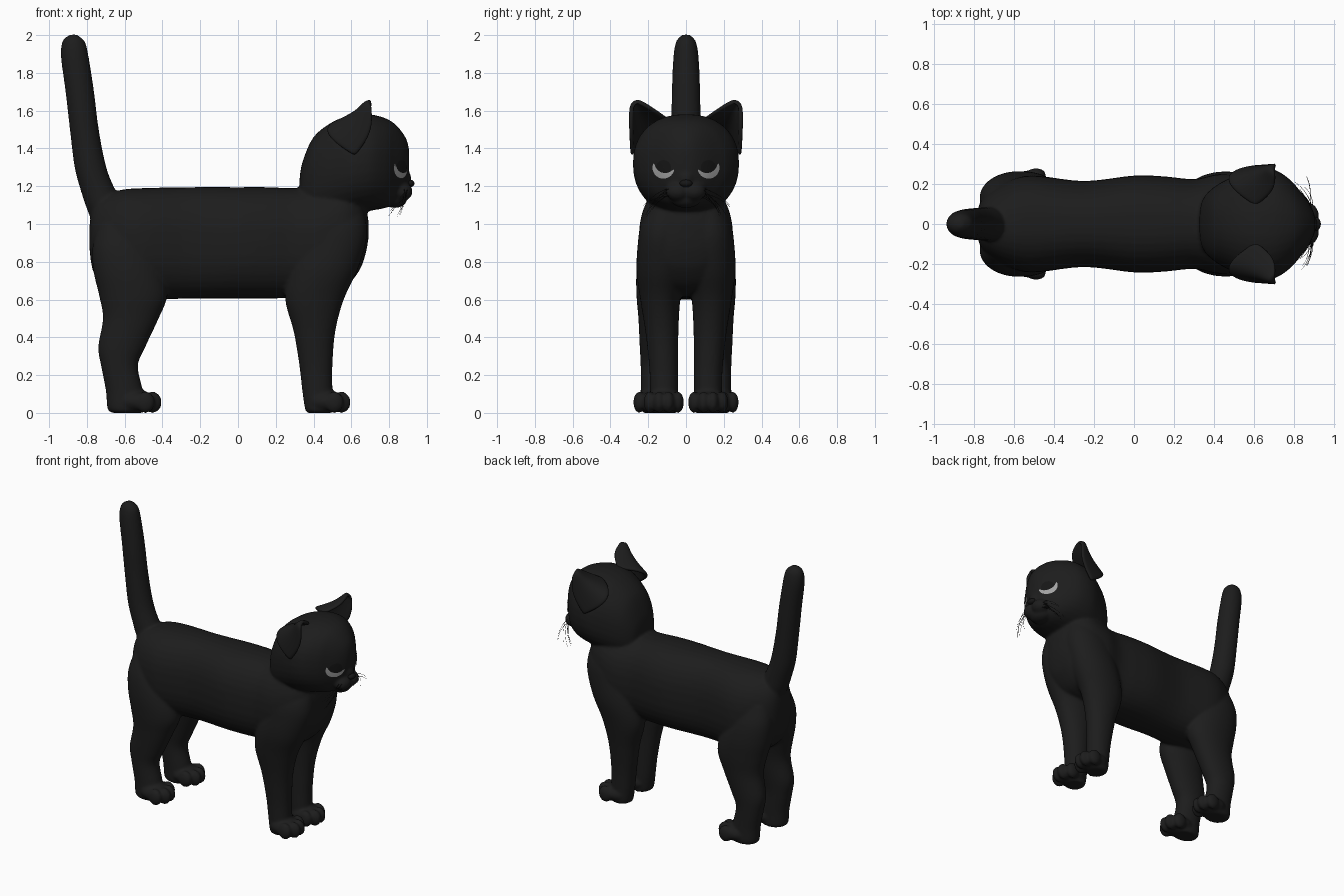
import bpy, bmesh, math, random
from mathutils import Vector, Matrix
from mathutils.bvhtree import BVHTree

if "Cube" in bpy.data.objects:
    bpy.data.objects.remove(bpy.data.objects["Cube"])

random.seed(4)


def material(name, r, g, b):
    m = bpy.data.materials.new(name)
    m.diffuse_color = (r, g, b, 1)
    m.use_nodes = True
    m.node_tree.nodes["Principled BSDF"].inputs["Base Color"].default_value = m.diffuse_color
    return m


FUR = material("black_fur", 0.012, 0.012, 0.012)
DARK = material("deep_black", 0.008, 0.008, 0.008)
EYE = material("pale_grey_eye", 0.36, 0.36, 0.36)


def to_object(bm, name, mat):
    me = bpy.data.meshes.new(name)
    bm.to_mesh(me)
    bm.free()
    me.materials.append(mat)
    me.shade_smooth()
    ob = bpy.data.objects.new(name, me)
    bpy.context.collection.objects.link(ob)
    return ob


def spline(rows, steps=5):
    """Catmull-Rom interpolation of section rows."""
    out = []
    for i in range(len(rows) - 1):
        p0, p1 = rows[max(i - 1, 0)], rows[i]
        p2, p3 = rows[i + 1], rows[min(i + 2, len(rows) - 1)]
        for k in range(steps):
            t = k / steps
            out.append([0.5 * (2 * b + (c - a) * t + (2 * a - 5 * b + 4 * c - d) * t * t
                               + (3 * b - a - 3 * c + d) * t ** 3)
                        for a, b, c, d in zip(p0, p1, p2, p3)])
    return out + [list(rows[-1])]


def loft(bm, axis, rows, power=2.0, n=36):
    """Rounded sections (position, a_min, a_max, b_min, b_max) along x or z."""
    rings = []
    for t, a0, a1, b0, b1 in spline(rows):
        ring = []
        for k in range(n):
            c, s = math.cos(math.tau * k / n), math.sin(math.tau * k / n)
            a = (a0 + a1) / 2 + (a1 - a0) / 2 * math.copysign(abs(c) ** (2 / power), c)
            b = (b0 + b1) / 2 + (b1 - b0) / 2 * math.copysign(abs(s) ** (2 / power), s)
            ring.append(bm.verts.new((t, a, b) if axis == 'x' else (a, b, t)))
        rings.append(ring)
    faces = [bm.faces.new(rings[0]), bm.faces.new(rings[-1])]
    for r, q in zip(rings, rings[1:]):
        for k in range(n):
            faces.append(bm.faces.new((r[k], r[(k + 1) % n], q[(k + 1) % n], q[k])))
    bmesh.ops.recalc_face_normals(bm, faces=faces)


def ball(bm, centre, radii):
    mat = Matrix.Translation(centre) @ Matrix.Diagonal((*radii, 1))
    bmesh.ops.create_uvsphere(bm, u_segments=20, v_segments=12, radius=1, matrix=mat)


def fuse(ob, voxel, rounds):
    """Melt overlapping parts into one soft skin."""
    m = ob.modifiers.new("fuse", 'REMESH')
    m.mode, m.voxel_size, m.use_smooth_shade = 'VOXEL', voxel, True
    s = ob.modifiers.new("soften", 'SMOOTH')
    s.factor, s.iterations = 0.5, rounds
    bpy.context.view_layer.objects.active = ob
    for name in ("fuse", "soften"):
        bpy.ops.object.modifier_apply(modifier=name)
    ob.data.shade_smooth()


# Torso: x, bottom, top, half width
torso = [(-.787, .88, .98, .04), (-.77, .76, 1.08, .105), (-.72, .67, 1.14, .165),
         (-.62, .61, 1.18, .22), (-.5, .60, 1.19, .242), (-.25, .605, 1.195, .215),
         (0, .605, 1.195, .242), (.15, .605, 1.195, .238), (.3, .61, 1.19, .225),
         (.43, .62, 1.2, .25), (.56, .66, 1.24, .235), (.64, .75, 1.2, .185),
         (.675, .84, 1.1, .12), (.69, .92, 1.02, .04)]
# Legs: z, back, front, inner, outer
hind_leg = [(0, -.66, -.52, .10, .22), (.02, -.69, -.5, .09, .24), (.12, -.70, -.505, .088, .24),
            (.25, -.725, -.53, .085, .24), (.35, -.74, -.49, .075, .245), (.5, -.715, -.42, .055, .252),
            (.62, -.735, -.375, .03, .262), (.75, -.765, -.40, 0, .262),
            (.88, -.77, -.47, .01, .24), (1.0, -.74, -.55, .03, .19)]
front_leg = [(0, .37, .49, .05, .17), (.02, .355, .5, .045, .19), (.12, .34, .5, .042, .19),
             (.25, .325, .5, .042, .195), (.43, .295, .515, .04, .215), (.6, .25, .56, .03, .242),
             (.75, .27, .63, 0, .262), (.9, .32, .677, 0, .255), (1.0, .36, .68, 0, .238),
             (1.1, .42, .66, .02, .19)]
# Tail: z, back, front, half width
tail = [(.98, -.76, -.6, .06), (1.08, -.80, -.60, .085), (1.17, -.83, -.645, .083),
        (1.3, -.865, -.697, .081), (1.5, -.89, -.737, .078), (1.7, -.913, -.762, .075),
        (1.88, -.937, -.79, .067), (1.96, -.932, -.808, .054), (1.99, -.91, -.835, .034),
        (2.003, -.885, -.855, .015)]
# Skull: x, bottom, top, half width
skull = [(.326, 1.14, 1.24, .04), (.342, 1.06, 1.33, .12), (.40, 1.02, 1.46, .185),
         (.5, 1.03, 1.54, .24), (.6, 1.05, 1.575, .278), (.7, 1.07, 1.58, .272),
         (.78, 1.085, 1.56, .222), (.83, 1.11, 1.53, .165), (.87, 1.15, 1.485, .112),
         (.895, 1.22, 1.44, .065), (.906, 1.29, 1.39, .03)]
# Neck: z, back, front, half width
neck = [(.9, .36, .66, .2), (1.0, .34, .68, .225), (1.1, .325, .675, .205), (1.28, .335, .68, .19)]

bm = bmesh.new()
loft(bm, 'x', [(x, -h, h, a, b) for x, a, b, h in torso], 2.4)
loft(bm, 'x', [(x, -h, h, a, b) for x, a, b, h in skull], 2.25)
for rows in (tail, neck):
    loft(bm, 'z', [(z, a, b, -h, h) for z, a, b, h in rows])
ball(bm, (.83, 0, 1.13), (.065, .08, .045))             # chin
ball(bm, (.88, 0, 1.24), (.038, .045, .05))             # nose bridge
for side in (1, -1):
    ball(bm, (.865, side * .042, 1.172), (.06, .066, .052))  # muzzle
    for rows, foot, shift in ((front_leg, 0, 0), (hind_leg, -1, .055)):
        loft(bm, 'z', [(z, a, b, *sorted((side * c, side * d))) for z, a, b, c, d in rows], 2.1)
        # Paw with four toes
        ball(bm, (.46 + foot, side * (.117 + shift), .06), (.105, .095, .062))
        for i, y in enumerate((.043, .092, .143, .192)):
            x = .547 if i in (1, 2) else .51
            ball(bm, (x + foot, side * (y + shift), .056), (.05, .032, .057))
fuse(to_object(bm, "body_and_head", FUR), .01, 5)
body = bpy.data.objects["body_and_head"]

# Nose
bm = bmesh.new()
ball(bm, (.91, 0, 1.215), (.024, .034, .02))
to_object(bm, "nose", DARK)


# Ears: cupped shells open to the front
def ear(side):
    inner, back, outer = Vector((.61, .09, 1.55)), Vector((.33, .26, 1.53)), Vector((.62, .285, 1.36))
    base, tip = (inner + outer) / 2, Vector((.705, .272, 1.635))
    bm = bmesh.new()
    grid = []
    for i in range(13):
        t = i / 12
        row = []
        for j in range(17):
            s = j / 16
            p = inner * (1 - s) ** 2 + back * 2 * s * (1 - s) + outer * s * s
            p = base.lerp(tip, t) + (p - base) * (.16 + .84 * (1 - t) ** .85)
            p.x += .035 * math.sin(math.pi * t)
            row.append(bm.verts.new((p.x, side * p.y, p.z)))
        grid.append(row)
    for a, b in zip(grid, grid[1:]):
        for j in range(16):
            bm.faces.new((a[j], a[j + 1], b[j + 1], b[j]))
    bm.faces.new(grid[-1])  # closed tip
    bmesh.ops.recalc_face_normals(bm, faces=bm.faces)
    ob = to_object(bm, "left_ear" if side > 0 else "right_ear", FUR)
    m = ob.modifiers.new("thickness", 'SOLIDIFY')
    m.thickness, m.offset = .022, 0
    m = ob.modifiers.new("soften", 'SUBSURF')
    m.levels = m.render_levels = 1


# Eyes: thin plates laid onto the face
face = BVHTree.FromPolygons([v.co for v in body.data.vertices],
                            [p.vertices for p in body.data.polygons])


def face_plate(name, mat, side, radii, a0, a1, lift):
    bm = bmesh.new()
    grid = []
    for i in range(29):
        u = i / 28
        a = math.radians(a0 + (a1 - a0) * u)
        lo, hi = radii(u)
        row = []
        for k in range(5):
            r = lo + (hi - lo) * k / 4
            y, z = side * (.117 + r * math.cos(a)), 1.298 + r * math.sin(a)
            hit, normal, _, _ = face.ray_cast(Vector((2, y, z)), Vector((-1, 0, 0)))
            row.append(bm.verts.new(hit + normal * lift))
        grid.append(row)
    for a, b in zip(grid, grid[1:]):
        for k in range(4):
            bm.faces.new((a[k], a[k + 1], b[k + 1], b[k]))
    bm.normal_update()
    bmesh.ops.reverse_faces(bm, faces=[f for f in bm.faces if f.normal.x < 0])
    to_object(bm, name, mat)


# Whiskers: fine drooping hairs
def whiskers(side):
    cu = bpy.data.curves.new("whiskers", 'CURVE')
    cu.dimensions, cu.bevel_depth, cu.bevel_resolution = '3D', .0018, 0
    for i in range(7):
        start = Vector((.895 - .01 * (i % 3), .06 + .008 * (i % 2), 1.15 + .009 * i))
        end = Vector((random.uniform(.78, .87), random.uniform(.17, .25), random.uniform(1.02, 1.11)))
        mid = (start + end) / 2 + Vector((.025, .025, .025))
        sp = cu.splines.new('POLY')
        sp.points.add(8)
        for k, pt in enumerate(sp.points):
            t = k / 8
            p = start * (1 - t) ** 2 + mid * 2 * t * (1 - t) + end * t * t
            pt.co = (p.x, side * p.y, p.z, 1)
            pt.radius = 1 - .7 * t
    cu.materials.append(DARK)
    ob = bpy.data.objects.new("left_whiskers" if side > 0 else "right_whiskers", cu)
    bpy.context.collection.objects.link(ob)


for side, label in ((1, "left"), (-1, "right")):
    ear(side)
    face_plate(label + "_pupil", DARK, side, lambda u: (.001, .04), 0, 360, .003)
    face_plate(label + "_eye", EYE, side,
               lambda u: (.056 - .03 * math.sin(math.pi * u) ** .6, .057), 190, 385, .005)
    whiskers(side)
